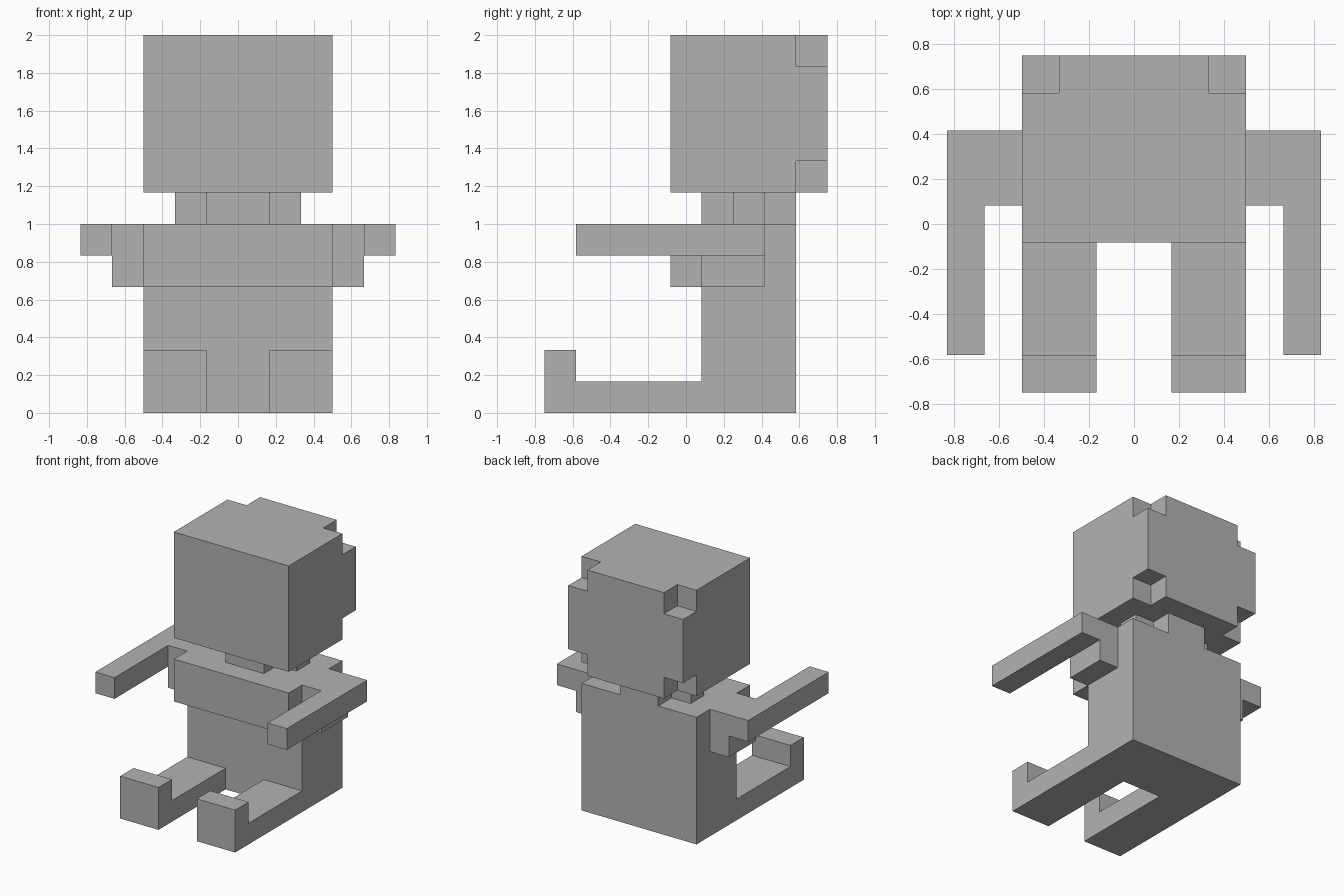
import bpy, bmesh
from mathutils import Vector

if "Cube" in bpy.data.objects:
    bpy.data.objects.remove(bpy.data.objects["Cube"], do_unlink=True)

U = 1 / 6  # size of one block

grey = bpy.data.materials.new("plain_grey")
grey.use_nodes = True
colour = (0.45, 0.45, 0.45, 1)
grey.diffuse_color = colour
grey.node_tree.nodes["Principled BSDF"].inputs["Base Color"].default_value = colour


def prism(bm, outline, axis, low, high):
    """Extrude a flat outline along an axis; the outline uses the other two axes in order."""
    def place(p, along):
        co = list(p)
        co.insert("xyz".index(axis), along)
        return Vector(co) * U
    face = bm.faces.new([bm.verts.new(place(p, low)) for p in outline])
    top = bmesh.ops.extrude_face_region(bm, geom=[face])["geom"]
    shift = place((0, 0), high - low)
    bmesh.ops.translate(bm, vec=shift, verts=[g for g in top if isinstance(g, bmesh.types.BMVert)])


def box(bm, x, y, z):
    prism(bm, [(x[0], y[0]), (x[1], y[0]), (x[1], y[1]), (x[0], y[1])], "z", *z)


def finish(bm, name, mirrored=False):
    if mirrored:
        bmesh.ops.scale(bm, vec=(-1, 1, 1), verts=bm.verts)
    bmesh.ops.recalc_face_normals(bm, faces=bm.faces)
    mesh = bpy.data.meshes.new(name)
    bm.to_mesh(mesh)
    bm.free()
    mesh.materials.append(grey)
    obj = bpy.data.objects.new(name, mesh)
    bpy.context.collection.objects.link(obj)
    return obj


# Head: a block with its four rear corners notched
bm = bmesh.new()
box(bm, (-3, 3), (-0.5, 4.5), (7, 12))
head = finish(bm, "head")
bm = bmesh.new()
for x in ((-4, -2), (2, 4)):
    for z in ((6, 8), (11, 13)):
        box(bm, x, (3.5, 5.5), z)
cutter = finish(bm, "corner_cutter")
cutter.hide_render = True
notch = head.modifiers.new("rear_notches", "BOOLEAN")
notch.operation = "DIFFERENCE"
notch.solver = "EXACT"
notch.object = cutter
bpy.context.view_layer.objects.active = head
bpy.ops.object.modifier_apply(modifier=notch.name)
bpy.data.objects.remove(cutter, do_unlink=True)

# Neck: plus-shaped column
bm = bmesh.new()
half = [(1, 0.5), (1, 1.5), (2, 1.5), (2, 2.5), (1, 2.5), (1, 3.5)]
prism(bm, half + [(-x, y) for x, y in reversed(half)], "z", 6, 7)
finish(bm, "neck")

# Torso: side profile with the chest overhanging at the front
bm = bmesh.new()
prism(bm, [(0.5, 0), (3.5, 0), (3.5, 6), (-0.5, 6), (-0.5, 4), (0.5, 4)], "x", -3, 3)
finish(bm, "torso")

for side, mirrored in (("left", False), ("right", True)):
    # Arm: bent arm reaching forward, with a shoulder block below
    bm = bmesh.new()
    prism(bm, [(3, 0.5), (4, 0.5), (4, -3.5), (5, -3.5), (5, 2.5), (3, 2.5)], "z", 5, 6)
    box(bm, (3, 4), (0.5, 2.5), (4, 5))
    finish(bm, side + "_arm", mirrored)

    # Leg: flat on the ground, with the foot turned up
    bm = bmesh.new()
    prism(bm, [(0.5, 0), (0.5, 1), (-3.5, 1), (-3.5, 2), (-4.5, 2), (-4.5, 0)], "x", 1, 3)
    finish(bm, side + "_leg", mirrored)
